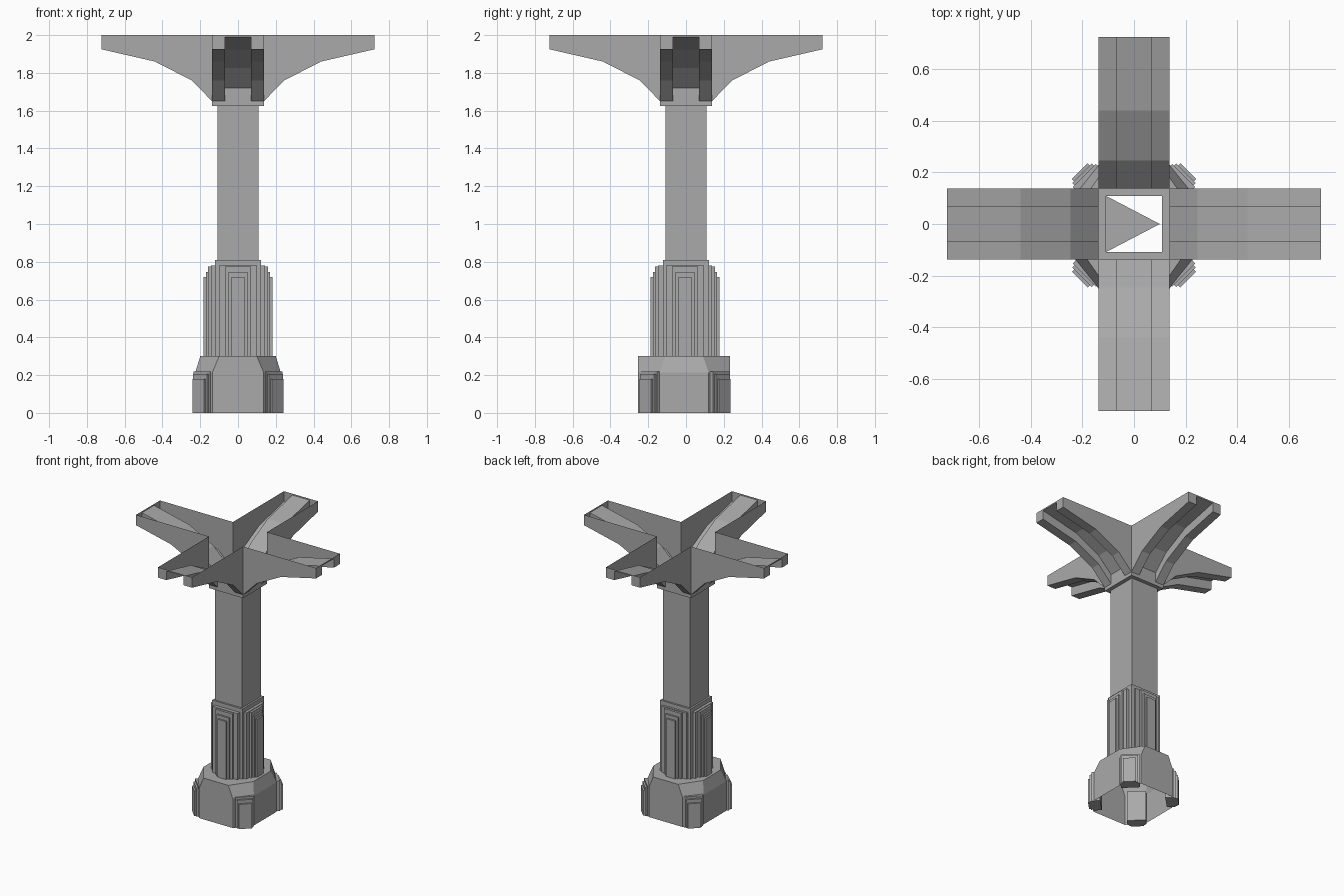
import bpy, bmesh
from math import pi
from mathutils import Matrix, Vector

if "Cube" in bpy.data.objects:
    bpy.data.objects.remove(bpy.data.objects["Cube"])

stone = bpy.data.materials.new("stone_grey")
stone.use_nodes = True
GREY = (0.4, 0.4, 0.4, 1)
stone.diffuse_color = GREY
stone.node_tree.nodes["Principled BSDF"].inputs["Base Color"].default_value = GREY


def finish(name, bm, recalc=True):
    bmesh.ops.remove_doubles(bm, verts=bm.verts[:], dist=0.0005)
    if recalc:
        bmesh.ops.recalc_face_normals(bm, faces=bm.faces[:])
    mesh = bpy.data.meshes.new(name)
    bm.to_mesh(mesh)
    bm.free()
    mesh.materials.append(stone)
    obj = bpy.data.objects.new(name, mesh)
    bpy.context.collection.objects.link(obj)
    return obj


def loft(name, rings, closed=True):
    """Join rings of points with quads, leaving both ends open."""
    bm = bmesh.new()
    rows = [[bm.verts.new(p) for p in ring] for ring in rings]
    count = len(rows[0])
    for a, b in zip(rows, rows[1:]):
        for i in range(count if closed else count - 1):
            j = (i + 1) % count
            bm.faces.new((a[i], a[j], b[j], b[i]))
    return finish(name, bm)


def square(h, z):
    return [(-h, -h, z), (h, -h, z), (h, h, z), (-h, h, z)]


def octagon(x, y, cx, cy, z):
    """Walls at x and y, with corners cut back to cx and cy."""
    quarter = [(x, cy), (cx, y)]
    pts = quarter + [(-a, b) for a, b in reversed(quarter)]
    pts += [(-a, -b) for a, b in pts]
    return [(a, b + SHIFT, z) for a, b in pts]


def stepped_panels(name, tiers, inner, bottom, start):
    """Four sets of stacked plates, each tier narrower and further out."""
    bm = bmesh.new()
    for k in range(4):
        turn = Matrix.Rotation(start + k * pi / 2, 4, 'Z')
        for half, reach, top in tiers:
            size = (reach - inner, 2 * half, top - bottom)
            mid = ((reach + inner) / 2, 0, (top + bottom) / 2)
            move = Matrix.Translation((0, SHIFT / 2, 0)) @ turn @ Matrix.Translation(mid)
            bmesh.ops.create_cube(bm, size=1, matrix=move @ Matrix.Diagonal((*size, 1)))
    return finish(name, bm)


SHIFT = -0.01
SHAFT, CAP, RIB = 0.109, 0.137, 0.07

# Faceted hollow base with sloped corners and a flat shoulder
shoulder = [Vector(p) for p in octagon(0.2, 0.243, 0.1, 0.1, 0.3)]
loft("base", [octagon(0.226, 0.243, 0.135, 0.13, 0),
              octagon(0.226, 0.243, 0.135, 0.13, 0.215), shoulder])

bm = bmesh.new()
outer = [bm.verts.new(p) for p in shoulder]
inner = [bm.verts.new((SHAFT if p.x > 0 else -SHAFT,
                       SHAFT if p.y > 0 else -SHAFT, 0.3)) for p in shoulder]
for i in range(8):
    j = (i + 1) % 8
    ring = [outer[i], outer[j], inner[j], inner[i]]
    if (inner[i].co - inner[j].co).length < 0.001:
        ring.pop()
    bm.faces.new(ring)
finish("base_shoulder", bm)

stepped_panels("base_corner_panels",
               [(0.063, 0.272, 0.22), (0.053, 0.285, 0.205), (0.043, 0.297, 0.18)],
               0.215, 0, pi / 4)

# Square hollow shaft, thicker below, with a collar under the arms
loft("shaft", [square(h, z) for h, z in
               [(0.122, 0.3), (0.122, 0.81), (SHAFT, 0.81), (SHAFT, 1.625),
                (CAP, 1.625), (CAP, 1.65)]])
stepped_panels("shaft_panels",
               [(0.1, 0.142, 0.78), (0.068, 0.158, 0.775),
                (0.05, 0.17, 0.745), (0.035, 0.182, 0.72)],
               0.115, 0.3, 0)

# Single triangular web across the foot of the shaft
bm = bmesh.new()
bm.faces.new([bm.verts.new(p) for p in
              [(-SHAFT, -SHAFT, 0.3), (0.1, 0, 0.3), (-SHAFT, SHAFT, 0.3)]])
finish("shaft_web", bm, recalc=False)

# Four open troughs: distance out, height of side rails, height of middle channel
PROFILE = [(CAP, 1.65, 1.72), (0.245, 1.76, 1.825),
           (0.44, 1.86, 1.925), (0.723, 1.925, 1.99)]


def section(r, rail, mid):
    half = [(CAP, 2.0), (CAP, rail), (RIB, rail), (RIB, mid)]
    pts = [(-y, z) for y, z in half] + half[::-1]
    return [(r, y, z) for y, z in pts]


for k, side in enumerate(("left", "back", "right", "front")):
    arm = loft(side + "_arm", [section(*row) for row in PROFILE], closed=False)
    bm = bmesh.new()
    bm.from_mesh(arm.data)
    r, rail, mid = PROFILE[-1]
    r0, rail0, mid0 = PROFILE[0]
    # End plates of both rails and the middle, then the wall below the channel
    for x, y0, y1, z0, z1 in [(r, -CAP, -RIB, rail, 2), (r, RIB, CAP, rail, 2),
                              (r, -RIB, RIB, mid, 2), (r0, -RIB, RIB, rail0, mid0)]:
        bm.faces.new([bm.verts.new(p) for p in
                      [(x, y0, z0), (x, y1, z0), (x, y1, z1), (x, y0, z1)]])
    bmesh.ops.remove_doubles(bm, verts=bm.verts[:], dist=0.0005)
    bmesh.ops.recalc_face_normals(bm, faces=bm.faces[:])
    bm.to_mesh(arm.data)
    bm.free()
    arm.rotation_euler.z = k * pi / 2
